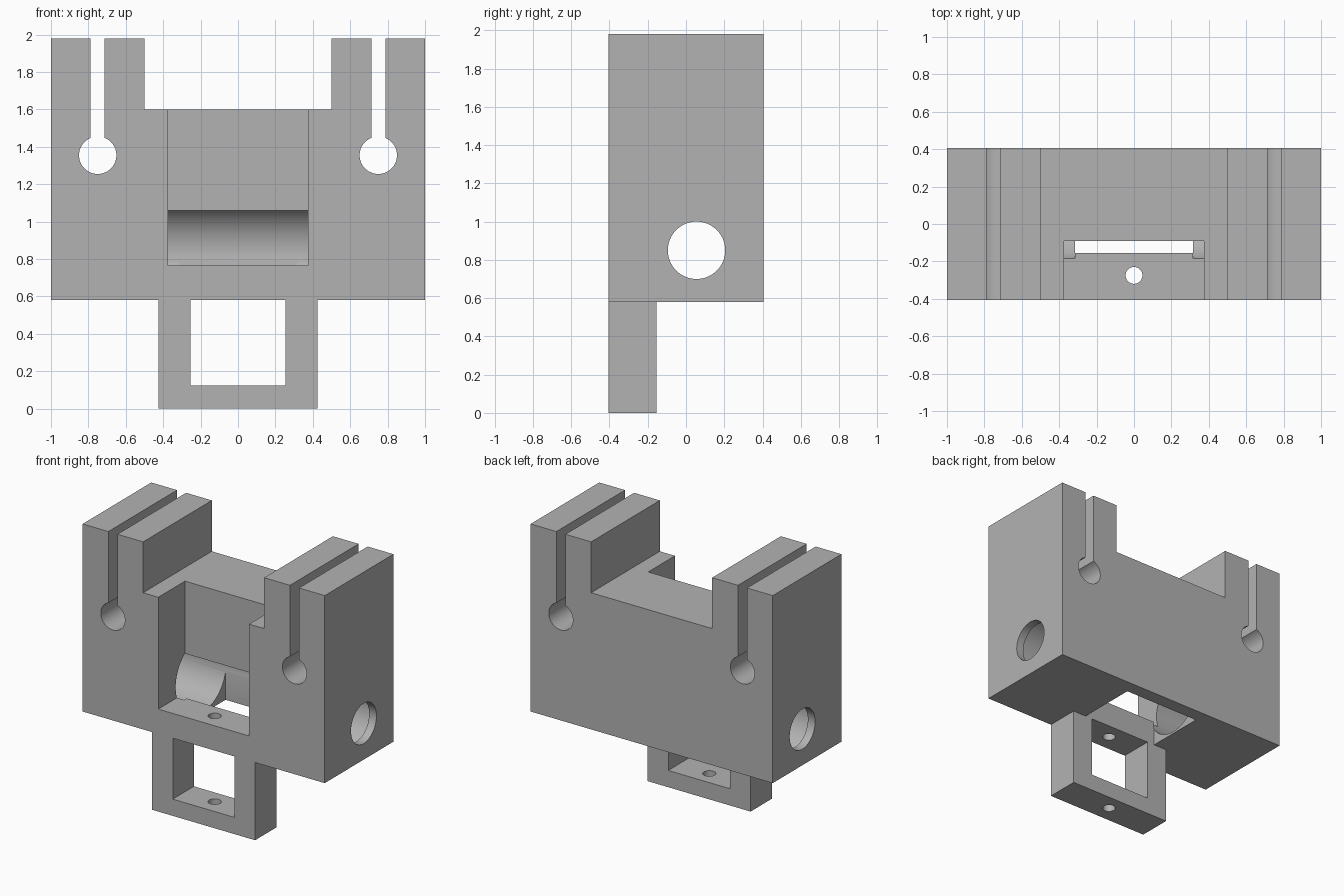
import bpy, bmesh, math
from mathutils import Matrix

if "Cube" in bpy.data.objects:
    bpy.data.objects.remove(bpy.data.objects["Cube"], do_unlink=True)

DEPTH = 0.405       # half depth of the block
LEDGE_BACK = -0.155  # rear of the front ledge and hanging frame

grey = bpy.data.materials.new("plain grey")
grey.use_nodes = True
colour = (0.45, 0.45, 0.45, 1)
grey.diffuse_color = colour
grey.node_tree.nodes["Principled BSDF"].inputs["Base Color"].default_value = colour


def finish(bm, name, helper=False):
    bmesh.ops.recalc_face_normals(bm, faces=bm.faces)
    mesh = bpy.data.meshes.new(name)
    bm.to_mesh(mesh)
    bm.free()
    mesh.materials.append(grey)
    obj = bpy.data.objects.new(name, mesh)
    bpy.context.collection.objects.link(obj)
    obj.hide_render = helper
    return obj


def extrude_profile(name, points, y0, y1):
    """Extrude an x-z outline along y."""
    bm = bmesh.new()
    face = bm.faces.new([bm.verts.new((x, y0, z)) for x, z in points])
    result = bmesh.ops.extrude_face_region(bm, geom=[face])
    verts = [v for v in result["geom"] if isinstance(v, bmesh.types.BMVert)]
    bmesh.ops.translate(bm, verts=verts, vec=(0, y1 - y0, 0))
    return finish(bm, name)


def box_cutter(name, half_x, y0, y1, z0, z1):
    bm = bmesh.new()
    bmesh.ops.create_cube(bm, size=1)
    bmesh.ops.scale(bm, verts=bm.verts, vec=(2 * half_x, y1 - y0, z1 - z0))
    bmesh.ops.translate(bm, verts=bm.verts, vec=(0, (y0 + y1) / 2, (z0 + z1) / 2))
    return finish(bm, name, True)


def round_cutter(name, radius, length, centre, axis, segments=64):
    bm = bmesh.new()
    bmesh.ops.create_cone(bm, cap_ends=True, segments=segments, radius1=radius,
                          radius2=radius, depth=length)
    turn = Matrix.Rotation(math.pi / 2, 4, "Y") if axis == "X" else Matrix()
    bmesh.ops.transform(bm, matrix=Matrix.Translation(centre) @ turn, verts=bm.verts)
    return finish(bm, name, True)


def cut(target, *cutters):
    bpy.context.view_layer.objects.active = target
    for cutter in cutters:
        mod = target.modifiers.new(cutter.name, "BOOLEAN")
        mod.operation = "DIFFERENCE"
        mod.solver = "EXACT"
        mod.object = cutter
        bpy.ops.object.modifier_apply(modifier=mod.name)


# Right half of the block outline, with a keyhole slot in the upright
slot_x, slot_half, eye_r, eye_z, top = 0.75, 0.0375, 0.1, 1.355, 1.98
opening = math.asin(slot_half / eye_r)
keyhole = []
for i in range(41):
    a = math.pi / 2 - opening - i / 40 * (2 * math.pi - 2 * opening)
    keyhole.append((slot_x + eye_r * math.cos(a), eye_z + eye_r * math.sin(a)))
half = [(1, 0.58), (1, top), (slot_x + slot_half, top), *keyhole,
        (slot_x - slot_half, top), (0.5, top), (0.5, 1.6)]
outline = half + [(-x, z) for x, z in reversed(half)]
block = extrude_profile("clamp_block", outline, -DEPTH, DEPTH)

# Hanging window frame below the block
arm = [(0.425, 0.58), (0.425, 0), (-0.425, 0), (-0.425, 0.58),
       (-0.255, 0.58), (-0.255, 0.125), (0.255, 0.125), (0.255, 0.58)]
frame = extrude_profile("hanging_frame", arm, -DEPTH, LEDGE_BACK)

# Wide bore along x, kept clear of the middle of the ledge
bore_centre = (0, 0.055, 0.85)
bore = round_cutter("wide_bore_cutter", 0.255, 1.88, bore_centre, "X", 96)
rail = box_cutter("ledge_keeper", 0.315, -0.5, LEDGE_BACK, 0.5, 0.765)
cut(bore, rail)

# Front pocket, bottom opening, end holes and vertical screw hole
pocket = box_cutter("pocket_cutter", 0.375, -0.6, -0.09, 0.765, 1.8)
bottom = box_cutter("bottom_opening_cutter", 0.315, LEDGE_BACK, 0.303, 0.4, 0.82)
ends = round_cutter("end_hole_cutter", 0.15, 2.4, bore_centre, "X")
screw = round_cutter("screw_hole_cutter", 0.045, 1.2, (0, -0.275, 0.3), "Z", 32)
cut(block, pocket, bore, bottom, ends, screw)
cut(frame, screw)

# Remove the helpers and keep hard edges sharp
for helper in (bore, rail, pocket, bottom, ends, screw):
    bpy.data.objects.remove(helper, do_unlink=True)
bpy.ops.object.select_all(action="DESELECT")
for part in (block, frame):
    part.select_set(True)
bpy.context.view_layer.objects.active = block
bpy.ops.object.shade_smooth_by_angle(angle=math.radians(30))
